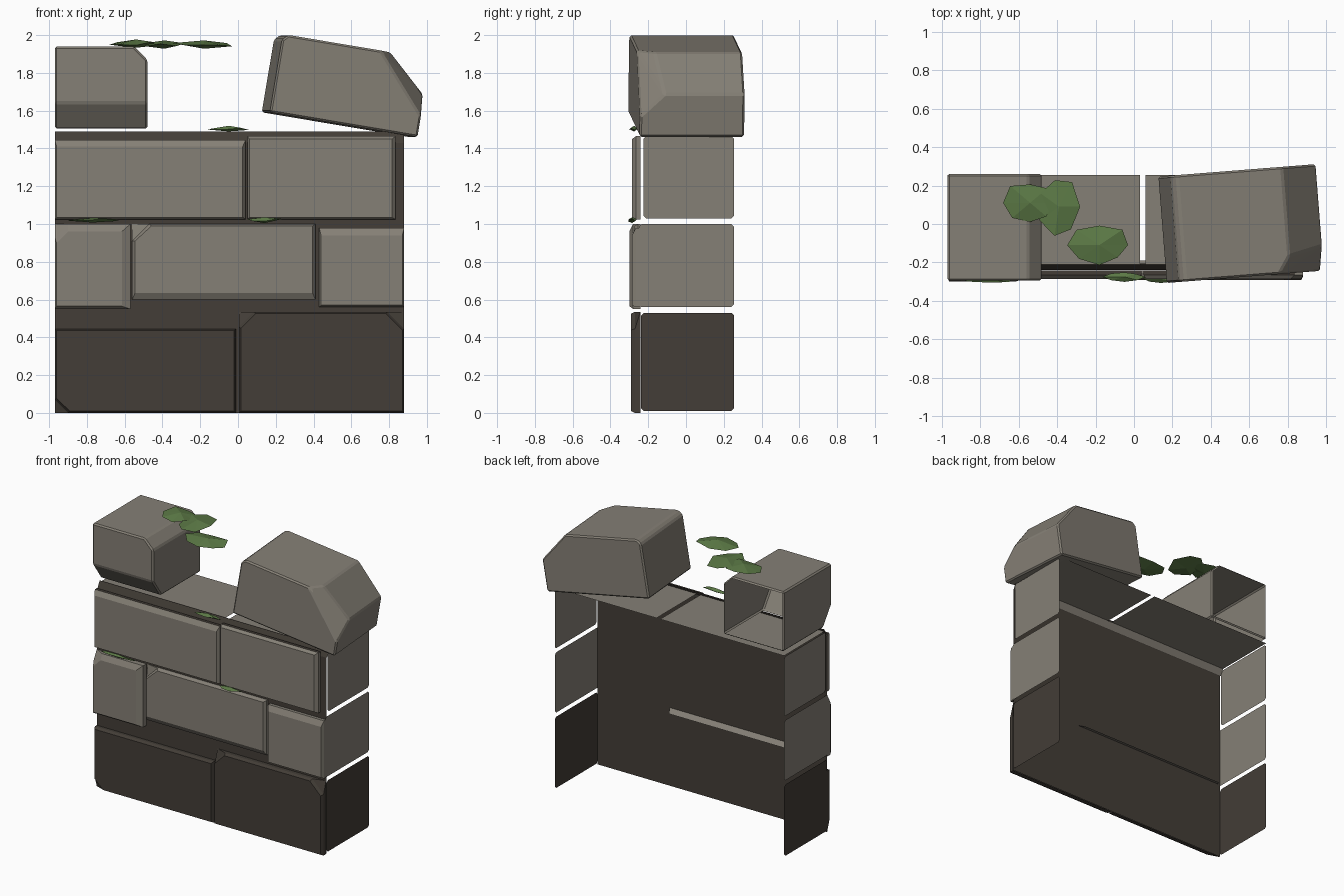
import bpy, bmesh, math, random
from mathutils import Vector, Matrix

random.seed(4)
cube = bpy.data.objects.get("Cube")
if cube:
    bpy.data.objects.remove(cube, do_unlink=True)


def material(name, rgb):
    m = bpy.data.materials.new(name)
    m.use_nodes = True
    m.diffuse_color = (*rgb, 1)
    bsdf = m.node_tree.nodes["Principled BSDF"]
    bsdf.inputs["Base Color"].default_value = (*rgb, 1)
    bsdf.inputs["Roughness"].default_value = 0.9
    return m


STONE = material("stone", (0.235, 0.215, 0.18))
DARK = material("dark_stone", (0.056, 0.047, 0.038))
MOSS = material("moss", (0.105, 0.19, 0.06))


def finish(bm, name, mats):
    me = bpy.data.meshes.new(name)
    bm.to_mesh(me)
    bm.free()
    for m in mats:
        me.materials.append(m)
    ob = bpy.data.objects.new(name, me)
    bpy.context.collection.objects.link(ob)
    return ob


def sheet(name, corners, outward, mat):
    """Single open panel facing the given direction."""
    bm = bmesh.new()
    f = bm.faces.new([bm.verts.new(c) for c in corners])
    f.normal_update()
    if f.normal.dot(Vector(outward)) < 0:
        f.normal_flip()
    return finish(bm, name, [mat])


def brick(name, x0, x1, z0, z1, front, mat, bevel=(0.01, 0.01, 0.01, 0.01),
          cuts=(0, 0, 0, 0), dark_top=False):
    """Open-backed brick face. bevel: left, right, bottom, top.
    cuts: front corner cuts at bottom left, bottom right, top right, top left."""
    l, r, lo, hi = bevel

    def outline(a, b, c, d):
        return [(x0, z0 + a), (x0 + a, z0), (x1 - b, z0), (x1, z0 + b),
                (x1, z1 - c), (x1 - c, z1), (x0 + d, z1), (x0, z1 - d)]

    def inset(p):
        u, v = (p[0] - x0) / (x1 - x0), (p[1] - z0) / (z1 - z0)
        return (x0 + l + u * (x1 - x0 - l - r), z0 + lo + v * (z1 - z0 - lo - hi))

    bm = bmesh.new()
    face = outline(*cuts)
    rings = [[bm.verts.new((x, y, z)) for x, z in pts]
             for pts, y in ((outline(0, 0, 0, 0), WALL - 0.004), (face, front + 0.02),
                            ([inset(p) for p in face], front))]
    n = len(face)
    for near, far in zip(rings[1:], rings):
        for i in range(n):
            j = (i + 1) % n
            bm.faces.new((far[i], far[j], near[j], near[i]))
    bm.faces.new(rings[-1])
    bmesh.ops.remove_doubles(bm, verts=bm.verts, dist=0.0001)
    bm.normal_update()
    if dark_top:
        for f in bm.faces:
            f.material_index = int(f.normal.z > 0.9)
    return finish(bm, name, [mat, DARK])


def hull(name, points, mat, bevel, open_sides=()):
    """Convex stone, with faces toward the open sides left out."""
    bm = bmesh.new()
    for p in points:
        bm.verts.new(p)
    bmesh.ops.convex_hull(bm, input=bm.verts)
    bmesh.ops.dissolve_limit(bm, angle_limit=0.06, verts=bm.verts, edges=bm.edges)
    bmesh.ops.recalc_face_normals(bm, faces=bm.faces)
    bmesh.ops.bevel(bm, geom=bm.edges[:], offset=bevel, segments=1,
                    affect='EDGES', clamp_overlap=True)
    bm.normal_update()
    gone = [f for f in bm.faces
            if any(f.normal.dot(Vector(s)) > 0.95 for s in open_sides)]
    bmesh.ops.delete(bm, geom=gone, context='FACES')
    return finish(bm, name, [mat])


def moss(name, center, rx, ry, sides=8, depth=0.022, jitter=0.15):
    """Thin faceted clump."""
    bm = bmesh.new()
    ring = []
    for i in range(sides):
        t = 2 * math.pi * i / sides
        k = 1 + random.uniform(-jitter, jitter)
        ring.append(bm.verts.new((rx * k * math.cos(t), ry * k * math.sin(t),
                                  random.uniform(-depth, depth) / 2)))
    for s in (1, -1):
        tip = bm.verts.new((0, 0, s * depth))
        for i in range(sides):
            bm.faces.new((ring[i], ring[(i + 1) % sides], tip)[::s])
    bmesh.ops.translate(bm, verts=bm.verts, vec=center)
    return finish(bm, name, [MOSS])


# Mortar wall behind the bricks, leaning back at its top edge
L, R, BACK, WALL = -0.97, 0.88, 0.255, -0.238
sheet("mortar_wall", [(L, WALL, 0), (R, WALL, 0), (R, WALL, 1.43), (L, WALL, 1.43)],
      (0, -1, 0), DARK)
sheet("mortar_lip", [(L, WALL, 1.43), (R, WALL, 1.43), (R, -0.21, 1.49), (L, -0.21, 1.49)],
      (0, -1, 0), DARK)
sheet("inner_lip", [(L, WALL + 0.008, 1.43), (R, WALL + 0.008, 1.43),
                    (R, -0.205, 1.475), (L, -0.205, 1.475)], (0, 1, 0), STONE)
sheet("inner_ledge", [(-0.95, WALL, 0.57), (0.3, WALL, 0.57),
                      (0.27, -0.19, 0.55), (-0.92, -0.19, 0.55)], (0, 0, 1), STONE)

# Bottom course
brick("bottom_left_brick", L, -0.01, 0, 0.445, -0.285, DARK, cuts=(0.07, 0, 0, 0))
brick("bottom_right_brick", 0.005, R, 0, 0.535, -0.29, DARK, cuts=(0, 0, 0.09, 0.08))

# Middle course
brick("middle_left_brick", L, -0.57, 0.55, 1.0, -0.3, STONE,
      (0.01, 0.045, 0.015, 0.04), (0, 0, 0, 0.07))
brick("middle_centre_brick", -0.56, 0.41, 0.6, 1.0, -0.275, STONE,
      (0.015, 0.015, 0.035, 0.01), (0, 0, 0, 0.09))
brick("middle_right_brick", 0.43, R, 0.56, 0.98, -0.285, STONE, (0.01, 0.01, 0.01, 0.04))

# Upper course
brick("upper_left_brick", L, 0.04, 1.025, 1.445, -0.285, STONE,
      (0.01, 0.015, 0.01, 0.035), dark_top=True)
brick("upper_right_brick", 0.05, 0.835, 1.025, 1.465, -0.285, STONE,
      (0.01, 0.02, 0.01, 0.015), dark_top=True)

# Side panels, one per course, with clipped corners
for side, x in (("right", L), ("left", R)):
    for course, z0, z1, y0, mat in (("bottom", 0.01, 0.53, WALL, DARK),
                                    ("middle", 0.56, 1.0, -0.25, STONE),
                                    ("upper", 1.03, 1.465, -0.225, STONE)):
        e = 0.015
        pts = [(x, y0 + e, z0), (x, BACK - e, z0), (x, BACK, z0 + e), (x, BACK, z1 - e),
               (x, BACK - e, z1), (x, y0 + e, z1), (x, y0, z1 - e), (x, y0, z0 + e)]
        sheet(f"{course}_{side}_side", pts, (x, 0, 0), mat)

# Top panels with a narrow gap between them
for side, x0, x1 in (("right", L, 0.03), ("left", 0.06, R)):
    sheet(f"top_{side}_panel", [(x0, -0.21, 1.475), (x1, -0.21, 1.475),
                                (x1, BACK, 1.475), (x0, BACK, 1.475)], (0, 0, 1), STONE)

# Small loose block, open below and behind
profile = [(L, 1.94), (-0.55, 1.94), (-0.48, 1.87)]
points = [(x, y, z) for x, z in profile for y in (-0.295, 0.26)]
for x in (L, -0.48):
    points += [(x, -0.295, 1.64), (x, -0.2, 1.505), (x, 0.26, 1.505)]
hull("small_top_block", points, STONE, 0.01, [(0, 1, 0), (0, 0, -1)])

# Large tilted block with a sloped shoulder and a clipped front corner
F, B = -0.28, 0.275
profile = [(-0.385, -0.21), (-0.385, 0.18), (-0.355, 0.21)]
points = [(x, y, z) for x, z in profile for y in (F, B)]
points += [(0.14, F, 0.21), (0.2, F + 0.09, 0.21), (0.2, B, 0.21),
           (0.41, F + 0.13, 0.02), (0.41, B, 0.02), (0.41, F, -0.1),
           (0.41, F, -0.21), (0.41, B, -0.21)]
tilt = (Matrix.Translation((0.56, 0.005, 1.735)) @ Matrix.Rotation(math.radians(4.5), 4, 'Z')
        @ Matrix.Rotation(math.radians(9.5), 4, 'Y'))
hull("large_top_block", [tilt @ Vector(p) for p in points], STONE, 0.01)

# Moss clumps
moss("moss_top_main", (-0.54, 0.11, 1.955), 0.13, 0.11)
moss("moss_top_side", (-0.39, 0.09, 1.95), 0.10, 0.15, 7)
moss("moss_top_small", (-0.18, -0.11, 1.95), 0.15, 0.10)
moss("moss_ledge_upper", (-0.05, -0.275, 1.505), 0.10, 0.025, depth=0.015)
moss("moss_ledge_left", (-0.77, -0.285, 1.02), 0.15, 0.022, depth=0.012)
moss("moss_ledge_middle", (0.14, -0.285, 1.02), 0.09, 0.022, depth=0.015)
